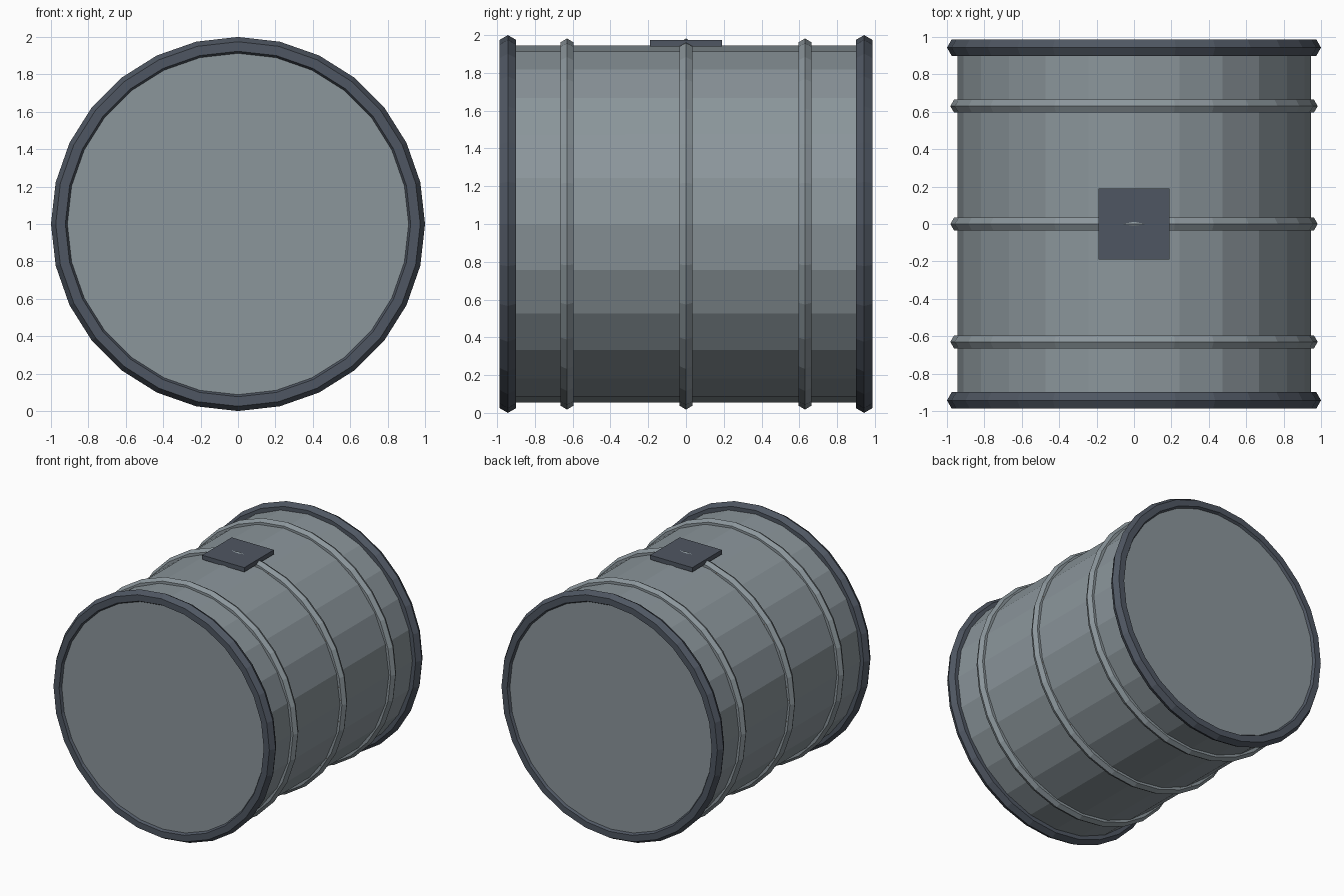
import bpy, math

if "Cube" in bpy.data.objects:
    bpy.data.objects.remove(bpy.data.objects["Cube"])

def mat(name, rgb):
    m = bpy.data.materials.new(name)
    m.diffuse_color = (*rgb, 1)
    m.use_nodes = True
    m.node_tree.nodes["Principled BSDF"].inputs["Base Color"].default_value = m.diffuse_color
    return m

STEEL = mat("steel grey", (0.26, 0.305, 0.33))
DARK = mat("dark slate", (0.078, 0.094, 0.122))
ORANGE = mat("orange", (0.75, 0.25, 0.05))
ALONG_Y = (math.pi / 2, 0, 0)

def finish(name, m):
    o = bpy.context.object
    o.name = name
    o.data.materials.append(m)
    return o

def drum(name, radius, length, m, ends='NGON'):
    bpy.ops.mesh.primitive_cylinder_add(vertices=24, radius=radius, depth=length,
                                        end_fill_type=ends,
                                        location=(0, 0, 1), rotation=ALONG_Y)
    return finish(name, m)

def ring(name, y, major, minor, m):
    # hexagonal section hoop around the barrel axis
    bpy.ops.mesh.primitive_torus_add(major_segments=28, minor_segments=6,
                                     major_radius=major, minor_radius=minor,
                                     location=(0, y, 1), rotation=ALONG_Y)
    return finish(name, m)

# barrel body with flat ends
drum("barrel_body", 0.945, 1.936, STEEL)

# heavy dark rims at both ends
for side, y in (("front", -0.943), ("back", 0.943)):
    ring(side + "_rim", y, 0.949, 0.051, DARK)

# thin reinforcing hoops
for side, y in (("front", -0.63), ("middle", 0), ("back", 0.63)):
    ring(side + "_hoop", y, 0.942, 0.04, STEEL)

# orange band almost hidden under the middle hoop
drum("hidden_band", 0.952, 0.0695, ORANGE, 'NOTHING')

# square hatch plate on top
bpy.ops.mesh.primitive_cube_add(size=1, location=(0, 0, 1.957))
plate = finish("hatch_plate", DARK)
plate.scale = (0.38, 0.38, 0.036)
